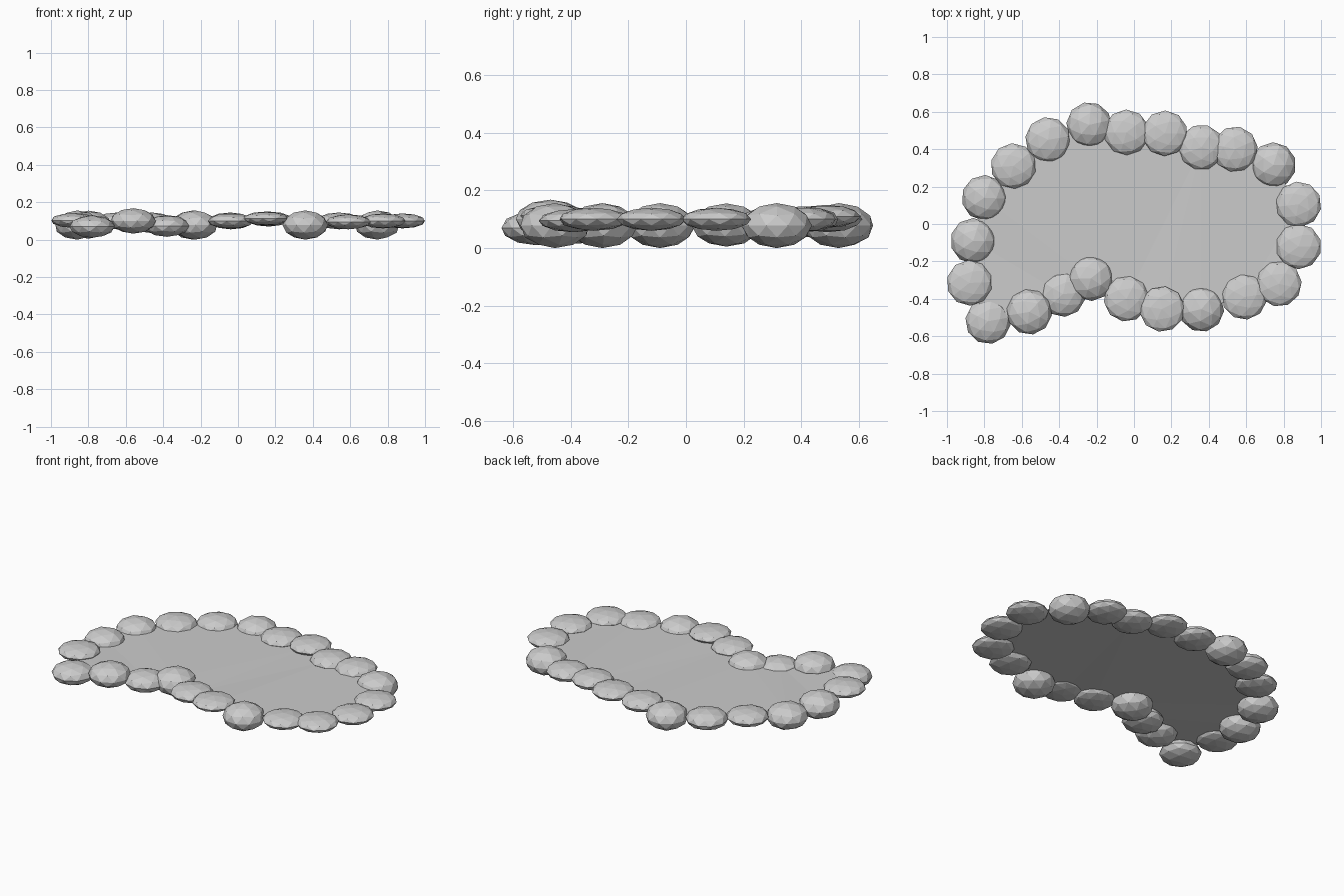
import bpy, bmesh, random
from mathutils import Matrix

random.seed(4)

# Stones around the shore: x, y, centre height, half thickness
STONES = [
    (-0.24, 0.53, 0.078, 0.078), (-0.04, 0.49, 0.10, 0.045),
    (0.165, 0.485, 0.11, 0.04), (0.36, 0.41, 0.10, 0.045),
    (0.54, 0.40, 0.10, 0.045), (0.745, 0.315, 0.078, 0.078),
    (0.88, 0.105, 0.10, 0.04), (0.88, -0.12, 0.10, 0.04),
    (0.775, -0.32, 0.10, 0.04), (0.59, -0.39, 0.095, 0.04),
    (0.36, -0.455, 0.078, 0.078), (0.15, -0.455, 0.113, 0.037),
    (-0.04, -0.40, 0.10, 0.043), (-0.23, -0.29, 0.078, 0.078),
    (-0.38, -0.375, 0.073, 0.058), (-0.56, -0.47, 0.10, 0.068),
    (-0.78, -0.52, 0.07, 0.06), (-0.88, -0.315, 0.103, 0.04),
    (-0.86, -0.09, 0.078, 0.078), (-0.80, 0.14, 0.08, 0.075),
    (-0.645, 0.31, 0.10, 0.045), (-0.46, 0.45, 0.09, 0.055),
]
RADIUS = 0.122


def add_object(name, bm):
    mesh = bpy.data.meshes.new(name)
    bm.to_mesh(mesh)
    bm.free()
    obj = bpy.data.objects.new(name, mesh)
    bpy.context.collection.objects.link(obj)
    return obj


# Flattened low-poly shore stones
for i, (x, y, z, half) in enumerate(STONES):
    bm = bmesh.new()
    bmesh.ops.create_icosphere(bm, subdivisions=2, radius=1)
    turn = Matrix.Rotation(random.uniform(0, 6.28), 4, 'Z')
    size = Matrix.Diagonal((RADIUS, RADIUS, half, 1))
    bmesh.ops.transform(bm, verts=bm.verts,
                        matrix=Matrix.Translation((x, y, z)) @ size @ turn)
    add_object(f"shore_stone_{i + 1:02d}", bm)

# Thin water sheet running through the stone centres
bm = bmesh.new()
ring = [bm.verts.new((x, y, 0.098 + random.uniform(-0.004, 0.004)))
        for x, y, z, half in reversed(STONES)]
face = bm.faces.new(ring)
face.normal_update()
if face.normal.z < 0:
    face.normal_flip()
bmesh.ops.triangulate(bm, faces=[face])
add_object("water_surface", bm)
